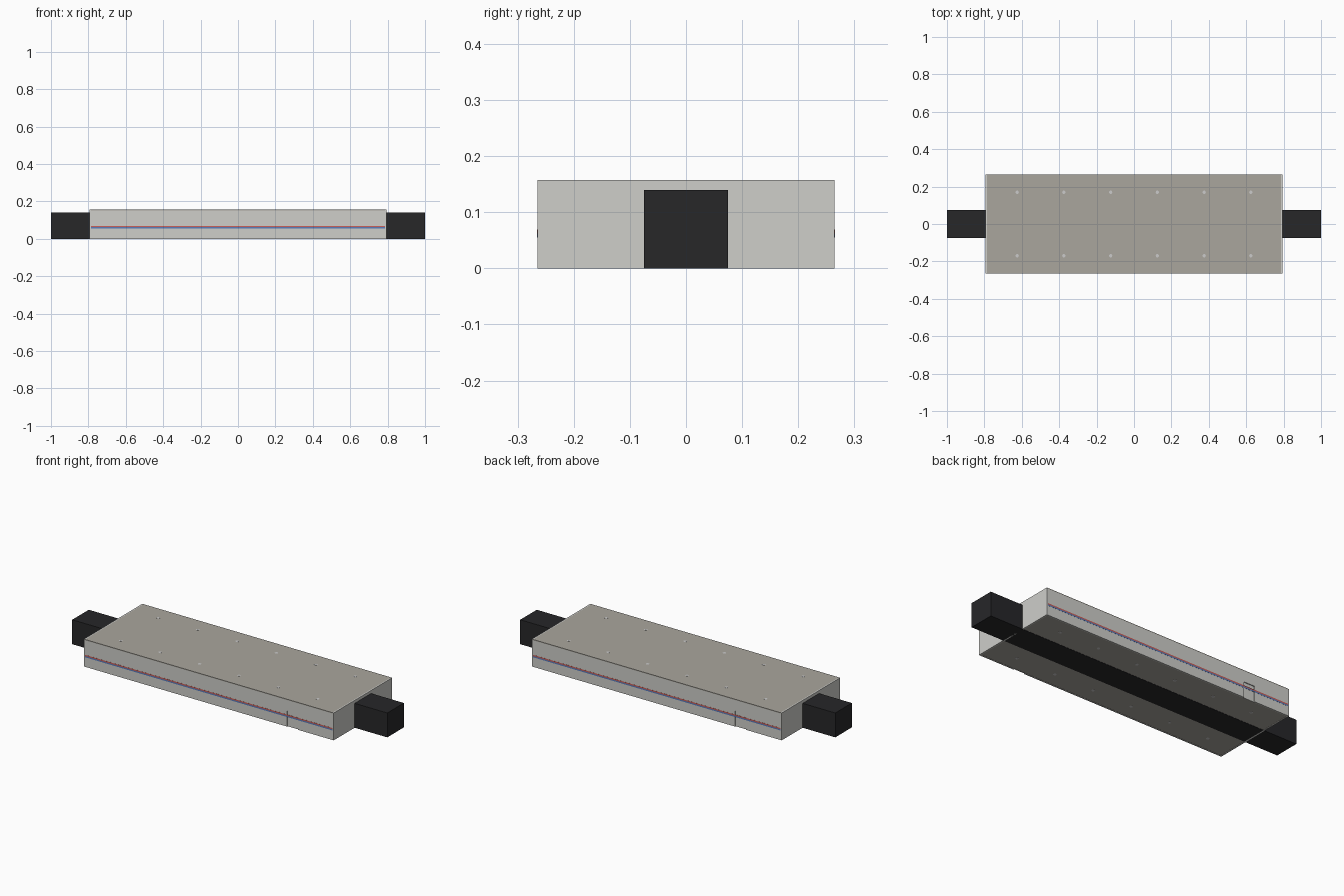
import bpy, math

if "Cube" in bpy.data.objects:
    bpy.data.objects.remove(bpy.data.objects["Cube"])


def mat(name, rgb):
    m = bpy.data.materials.new(name)
    m.diffuse_color = (*rgb, 1)
    m.use_nodes = True
    m.node_tree.nodes["Principled BSDF"].inputs["Base Color"].default_value = m.diffuse_color
    return m


WALL = mat("pale_wall", (0.62, 0.62, 0.59))
ROOF = mat("warm_grey", (0.40, 0.38, 0.34))
DARK = mat("black_rubber", (0.02, 0.02, 0.022))
RED = mat("red", (0.60, 0.12, 0.10))
BLUE = mat("blue", (0.10, 0.20, 0.50))
STEEL = mat("steel", (0.75, 0.75, 0.73))


def box(name, x, y, z, material):
    """Box from (min, max) ranges on each axis."""
    bpy.ops.mesh.primitive_cube_add(size=1, location=[sum(r) / 2 for r in (x, y, z)])
    ob = bpy.context.object
    ob.scale = [r[1] - r[0] for r in (x, y, z)]
    bpy.ops.object.transform_apply(location=True, rotation=True, scale=True)
    ob.name = name
    ob.data.materials.append(material)
    return ob


L, E, W, T, H = 0.785, 0.793, 0.265, 0.008, 0.157
D0, D1, DH = 0.497, 0.567, 0.09

# central gangway running the full length
box("gangway", (-1, 1), (-0.075, 0.075), (0, 0.14), DARK)

# roof and floor
box("roof", (-L, L), (-W, W), (H - 0.005, H), ROOF)
box("floor", (-L, L), (-W + T, W - T), (0.001, 0.005), ROOF)

# each half is the other turned by 180 degrees
for side, turn in (("front", 0), ("back", math.pi)):
    top = H - 0.005
    outer = (-W, -W + T)
    parts = [
        box(side + "_wall_long", (-L, D0), outer, (0, top), WALL),
        box(side + "_wall_short", (D1, L), outer, (0, top), WALL),
        box(side + "_door_lintel", (D0, D1), outer, (DH, top), WALL),
        box(side + "_door", (D0, D1), (-W + 0.005, -W + T), (0, DH), WALL),
        box(side + "_end_wall", (L, E), (-W, W), (0, H), WALL),
    ]
    # coloured stripes along the wall
    for name, z, m in (("red", 0.062, RED), ("blue", 0.055, BLUE)):
        parts.append(box(f"{side}_{name}_stripe", (-L, L),
                         (-W - 0.0006, -W + 0.0005), (z, z + 0.007), m))
    # upright poles whose ends show in roof and floor
    for i in range(6):
        bpy.ops.mesh.primitive_cylinder_add(
            vertices=16, radius=0.009, depth=H,
            location=(-0.625 + 0.25 * i, -0.17, H / 2 + 0.0005))
        pole = bpy.context.object
        bpy.ops.object.transform_apply(location=True, rotation=False, scale=False)
        bpy.ops.object.shade_smooth_by_angle()
        pole.name = f"{side}_pole"
        pole.data.materials.append(STEEL)
        parts.append(pole)
    for p in parts:
        p.rotation_euler.z = turn
